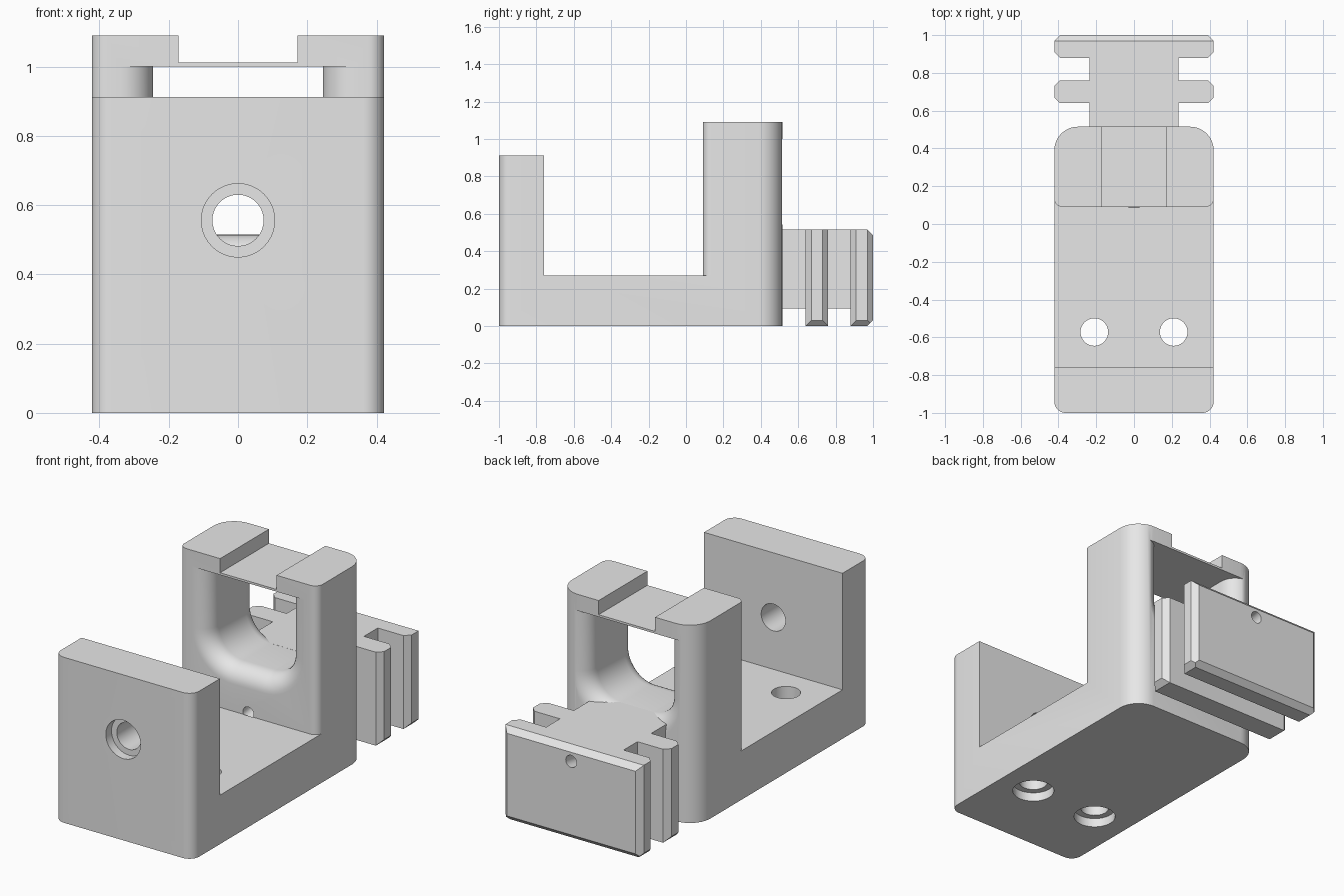
import bpy, bmesh
from math import sin, cos, pi, sqrt, atan2

cube = bpy.data.objects.get("Cube")
if cube:
    bpy.data.objects.remove(cube, do_unlink=True)

grey = bpy.data.materials.new("light_grey")
grey.use_nodes = True
grey.diffuse_color = (0.8, 0.8, 0.8, 1)
grey.node_tree.nodes["Principled BSDF"].inputs["Base Color"].default_value = (0.8, 0.8, 0.8, 1)


def loft(name, rings):
    """Closed solid through a list of matching point rings."""
    bm = bmesh.new()
    loops = [[bm.verts.new(p) for p in ring] for ring in rings]
    n = len(loops[0])
    for a, b in zip(loops, loops[1:]):
        for i in range(n):
            j = (i + 1) % n
            bm.faces.new((a[i], a[j], b[j], b[i]))
    bm.faces.new(loops[0])
    bm.faces.new(loops[-1])
    bmesh.ops.recalc_face_normals(bm, faces=bm.faces)
    mesh = bpy.data.meshes.new(name)
    bm.to_mesh(mesh)
    bm.free()
    mesh.materials.append(grey)
    obj = bpy.data.objects.new(name, mesh)
    bpy.context.collection.objects.link(obj)
    return obj


def prism(name, points, axis, lo, hi):
    place = {"x": lambda u, v, a: (a, u, v),
             "y": lambda u, v, a: (u, a, v),
             "z": lambda u, v, a: (u, v, a)}[axis]
    return loft(name, [[place(u, v, a) for u, v in points] for a in (lo, hi)])


def arc(cx, cy, r, start, end, steps=10):
    return [(cx + r * cos(start + (end - start) * i / steps),
             cy + r * sin(start + (end - start) * i / steps)) for i in range(steps + 1)]


def circle(cx, cy, r, n=40):
    return arc(cx, cy, r, 0, 2 * pi, n)[:-1]


def rect(u0, u1, v0, v1):
    return [(u0, v0), (u1, v0), (u1, v1), (u0, v1)]


def mirrored(half):
    """Complete a right-hand outline with its left-hand copy."""
    return half + [(-u, v) for u, v in reversed(half)]


def activate(obj):
    bpy.ops.object.select_all(action="DESELECT")
    obj.select_set(True)
    bpy.context.view_layer.objects.active = obj


def cut(obj, cutter, keep=False):
    cutter.hide_render = True
    activate(obj)
    mod = obj.modifiers.new("cut", "BOOLEAN")
    mod.operation = "DIFFERENCE"
    mod.solver = "EXACT"
    mod.object = cutter
    bpy.ops.object.modifier_apply(modifier=mod.name)
    if not keep:
        bpy.data.objects.remove(cutter, do_unlink=True)


W, TOWER, BACK = 0.422, 0.09, 0.515

# Bracket body: full-height rounded block, carved down
outline = mirrored(arc(W - 0.06, -0.94, 0.06, -pi / 2, 0)
                   + arc(W - 0.125, BACK - 0.125, 0.125, 0, pi / 2))
body = prism("bracket_body", outline, "z", 0, 1.09)

# Gap between front wall and tower, leaving rounded tower edges
r = 0.045
gap = mirrored([(0.5, -0.76), (0.5, TOWER + r)]
               + arc(W + 0.0002 - r, TOWER + r, r, 0, -pi / 2, 8))
cut(body, prism("gap_cutter", gap, "z", 0.27, 1.3))
cut(body, prism("wall_top_cutter", rect(-0.6, 0.6, -1.2, -0.7), "z", 0.912, 1.3))

# Groove across the tower top
cut(body, prism("groove_cutter", rect(-0.172, 0.172, 1.012, 1.3), "y", 0, 0.7))


# Tower window, flared at both mouths
def window_ring(y, d):
    w, low, rad = 0.245 + d, 0.515 - d, 0.15 + d
    half = arc(w - rad, low + rad, rad, -pi / 2, 0, 12) + [(w, 1.0)]
    return [(u, y, v) for u, v in mirrored(half)]


flare = 0.095
mouth = []
for i in range(11):
    t = pi / 2 * i / 10
    mouth.append((flare * (1 - cos(t)), flare * (1 - sin(t))))
rings = [window_ring(TOWER - 0.04, flare)]
rings += [window_ring(TOWER + s, d) for s, d in mouth]
rings += [window_ring(BACK - s, d) for s, d in reversed(mouth)]
rings += [window_ring(BACK + 0.04, flare)]
cut(body, loft("window_cutter", rings))

# Counterbored holes in the front wall and the floor
cut(body, prism("wall_hole_cutter", circle(0, 0.556, 0.074), "y", -1.1, -0.7))
cut(body, prism("wall_bore_cutter", circle(0, 0.556, 0.106), "y", -1.1, -0.95))
for x in (-0.21, 0.21):
    cut(body, prism("floor_hole_cutter", circle(x, -0.572, 0.073), "z", -0.1, 0.4))
    cut(body, prism("floor_bore_cutter", circle(x, -0.572, 0.108), "z", -0.1, 0.05))

# Double-flanged mounting rail
c, stem = 0.03, 0.236
half = [(stem, 0.425)]
for y0, y1 in ((0.64, 0.76), (0.88, 1.0)):
    half += [(stem, y0), (W - c, y0), (W, y0 + c), (W, y1 - c), (W - c, y1)]
    if y1 < 1:
        half.append((stem, y1))
rail = prism("mounting_rail", mirrored(half), "z", 0, BACK)

# Raised underside of the rail stem
for y0, y1 in ((0.3, 0.64), (0.76, 0.88)):
    cut(rail, prism("stem_cutter", rect(-0.6, 0.6, y0, y1), "z", -0.1, 0.095))

# Chamfers on the rail's bottom sides and back edges
e = 0.05
for s in (-1, 1):
    side = [(s * (W - c - e), -e), (s * (W + e), -e), (s * (W + e), c + e)]
    cut(rail, prism("side_chamfer_cutter", side, "y", 0.3, 1.2))
low = [(1 - c - e, -e), (1 + e, -e), (1 + e, c + e)]
high = [(y, BACK - z) for y, z in low]
for tri in (low, high):
    cut(rail, prism("back_chamfer_cutter", tri, "x", -0.6, 0.6))

# Sloping cord hole through rail and tower
cord = prism("cord_hole_cutter", circle(0, 0, 0.033, 24), "y", -0.465, 0.52)
cord.location = (0, 0.545, 0.36)
cord.rotation_euler.x = atan2(0.15, 0.91)
cut(rail, cord, keep=True)
cut(body, cord)

for obj in (body, rail):
    activate(obj)
    bpy.ops.object.shade_smooth_by_angle(angle=pi / 6)
